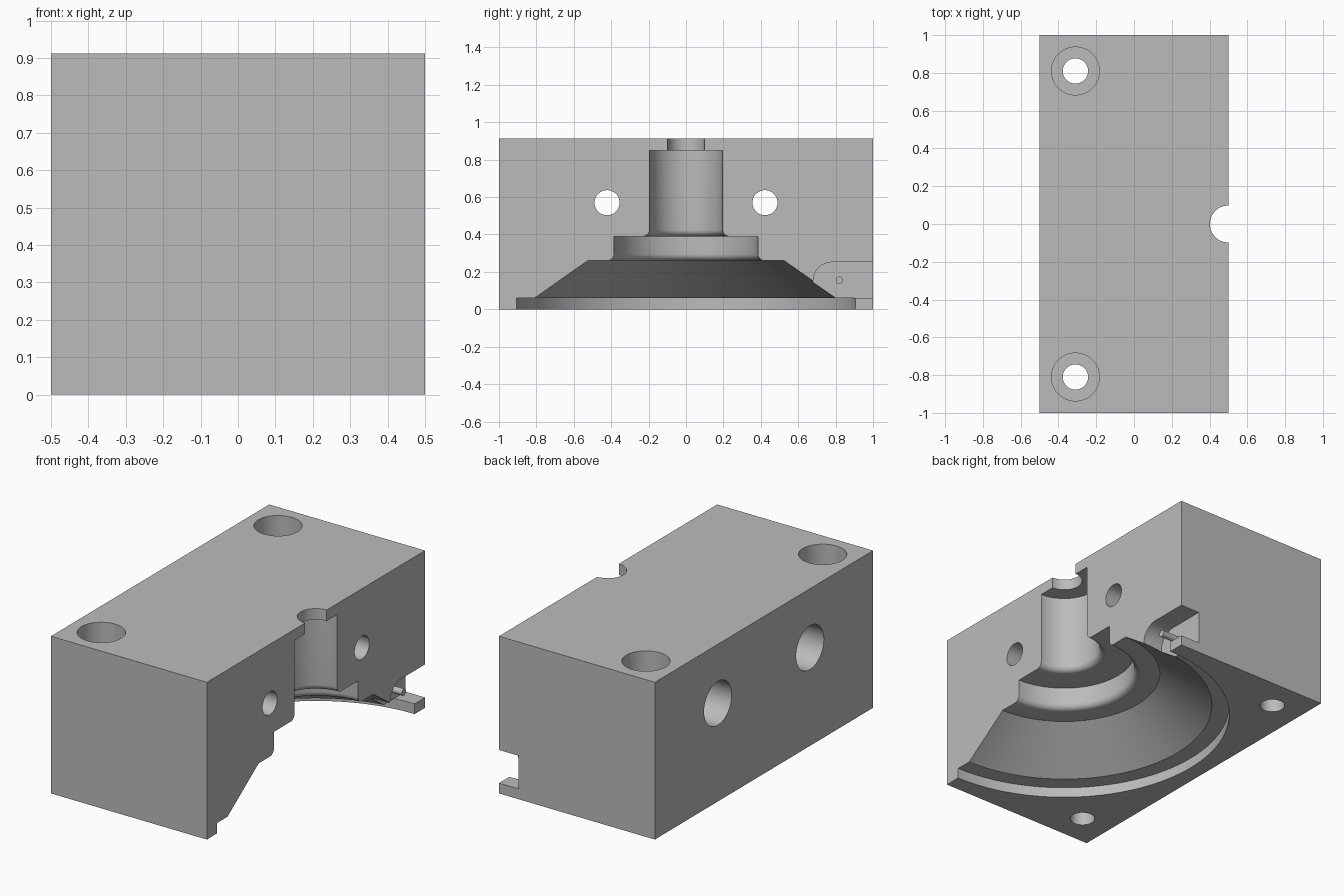
import bpy, bmesh
from math import pi, sin, cos
from mathutils import Matrix, Vector

if "Cube" in bpy.data.objects:
    bpy.data.objects.remove(bpy.data.objects["Cube"])

grey = bpy.data.materials.new("plain grey")
grey.use_nodes = True
colour = (0.5, 0.5, 0.5, 1)
grey.diffuse_color = colour
grey.node_tree.nodes["Principled BSDF"].inputs["Base Color"].default_value = colour

HEIGHT = 0.912
FACE_X = 0.5


def make_object(name, bm):
    bmesh.ops.recalc_face_normals(bm, faces=bm.faces)
    mesh = bpy.data.meshes.new(name)
    bm.to_mesh(mesh)
    bm.free()
    mesh.materials.append(grey)
    obj = bpy.data.objects.new(name, mesh)
    bpy.context.collection.objects.link(obj)
    return obj


def cylinder(name, start, end, radius, segments=64):
    start, end = Vector(start), Vector(end)
    axis = end - start
    turn = axis.to_track_quat("Z", "Y").to_matrix().to_4x4()
    bm = bmesh.new()
    bmesh.ops.create_cone(bm, cap_ends=True, segments=segments, radius1=radius,
                          radius2=radius, depth=axis.length,
                          matrix=Matrix.Translation((start + end) / 2) @ turn)
    return make_object(name, bm)


def arc(cx, cz, r, a0, a1, steps=8):
    angles = [a0 + (a1 - a0) * i / steps for i in range(steps + 1)]
    return [(cx + r * cos(a), cz + r * sin(a)) for a in angles]


def lathe(name, profile, segments=128):
    bm = bmesh.new()
    rings = []
    for r, z in profile:
        rings.append([bm.verts.new((FACE_X + r * cos(2 * pi * i / segments),
                                    r * sin(2 * pi * i / segments), z))
                      for i in range(segments)])
    for low, high in zip(rings, rings[1:]):
        for i in range(segments):
            j = (i + 1) % segments
            bm.faces.new((low[i], low[j], high[j], high[i]))
    bm.faces.new(rings[0])
    bm.faces.new(rings[-1])
    return make_object(name, bm)


def cut(target, cutter):
    mod = target.modifiers.new(cutter.name, "BOOLEAN")
    mod.operation = "DIFFERENCE"
    mod.solver = "EXACT"
    mod.object = cutter
    bpy.context.view_layer.objects.active = target
    bpy.ops.object.modifier_apply(modifier=mod.name)
    bpy.data.objects.remove(cutter)


# Main block
bm = bmesh.new()
bmesh.ops.create_cube(bm, size=1, matrix=Matrix.Translation((0, 0, HEIGHT / 2))
                      @ Matrix.Diagonal((1, 2, HEIGHT, 1)))
block = make_object("mould_block", bm)

# Stepped half-round cavity with filleted steps
f = 0.035
profile = [(0.905, -0.1), (0.905, 0.06), (0.81, 0.06), (0.525, 0.26)]
profile += arc(0.385 + f, 0.26 + f, f, 1.5 * pi, pi)
profile += [(0.385, 0.39)]
profile += arc(0.195 + f, 0.39 + f, f, 1.5 * pi, pi)
profile += [(0.195, 0.848), (0.098, 0.848), (0.098, HEIGHT + 0.1)]
cut(block, lathe("cavity_cutter", profile))

# Side slot with one rounded corner, open at the back end
outline = [(1.1, 0.06), (0.68, 0.06)] + arc(0.78, 0.152, 0.1, pi, pi / 2) + [(1.1, 0.252)]
bm = bmesh.new()
face = bm.faces.new([bm.verts.new((0.375, y, z)) for y, z in outline])
extruded = bmesh.ops.extrude_face_region(bm, geom=[face])["geom"]
bmesh.ops.translate(bm, vec=(0.3, 0, 0),
                    verts=[v for v in extruded if isinstance(v, bmesh.types.BMVert)])
cut(block, make_object("slot_cutter", bm))

# Counterbored bolt holes, upright and crosswise
BOLT, HEAD, DEPTH = 0.067, 0.127, 0.3
for side in (-1, 1):
    x, y = -0.31, 0.81 * side
    cut(block, cylinder("bolt_cutter", (x, y, -0.1), (x, y, 1), BOLT))
    cut(block, cylinder("head_cutter", (x, y, HEIGHT - DEPTH), (x, y, 1), HEAD))
    y, z = 0.422 * side, 0.57
    cut(block, cylinder("bolt_cutter", (-0.6, y, z), (0.6, y, z), BOLT))
    cut(block, cylinder("head_cutter", (-0.6, y, z), (-0.5 + DEPTH, y, z), HEAD))

# Small locating peg in the slot
peg = cylinder("slot_peg", (0.36, 0.82, 0.156), (0.49, 0.82, 0.156), 0.019, 24)

# Smooth round walls, crisp edges
for obj in (block, peg):
    bpy.ops.object.select_all(action="DESELECT")
    obj.select_set(True)
    bpy.context.view_layer.objects.active = obj
    bpy.ops.object.shade_smooth_by_angle(angle=pi / 7)
